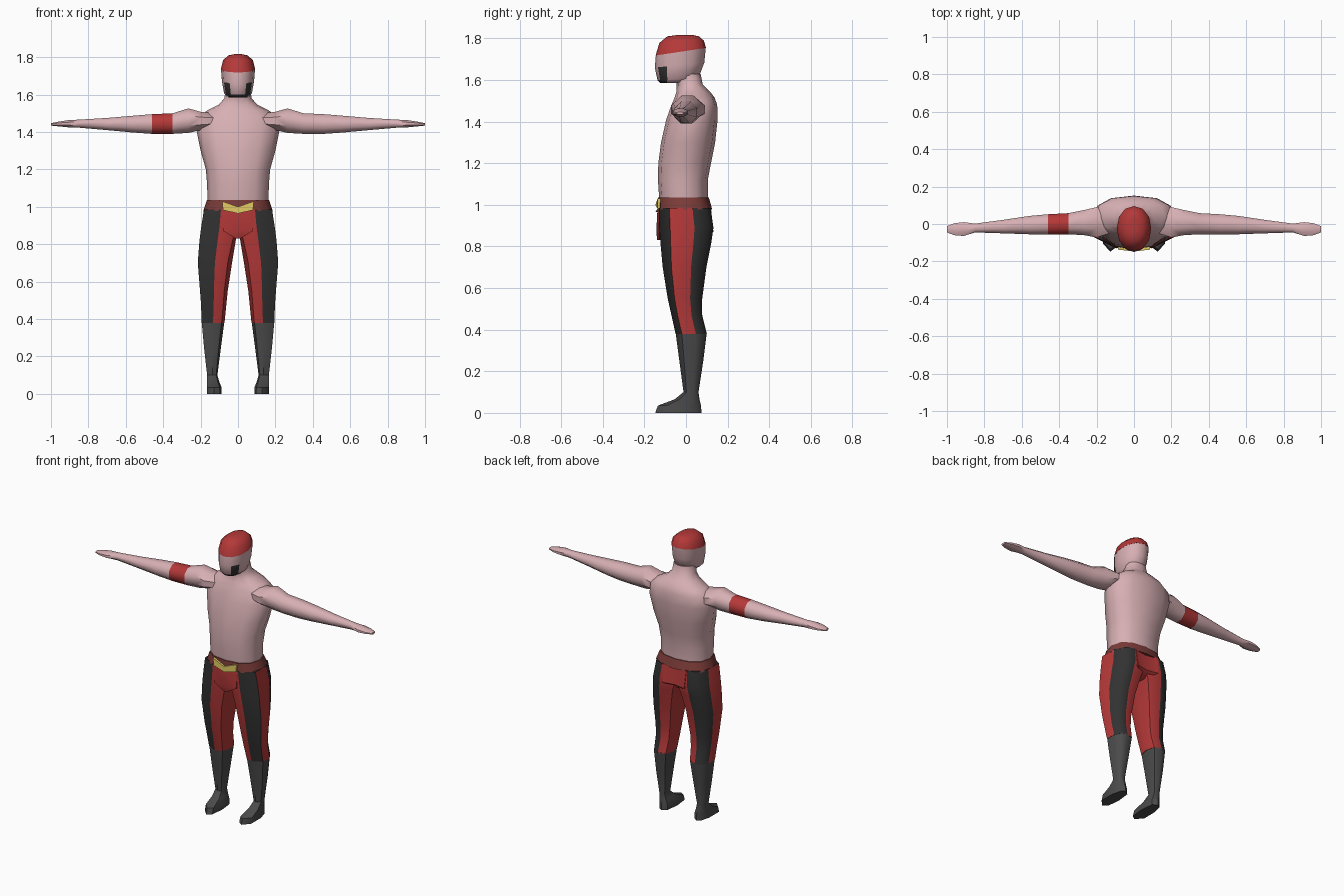
import bpy, bmesh, math

if "Cube" in bpy.data.objects:
    bpy.data.objects.remove(bpy.data.objects["Cube"])


def mat(name, r, g, b):
    m = bpy.data.materials.new(name)
    m.diffuse_color = (r, g, b, 1)
    m.use_nodes = True
    m.node_tree.nodes["Principled BSDF"].inputs["Base Color"].default_value = m.diffuse_color
    return m


SKIN = mat("skin", .68, .43, .45)
RED = mat("red", .46, .04, .04)
DARK = mat("dark", .032, .032, .032)
BOOT = mat("boot_grey", .07, .07, .07)
BELT = mat("belt_brown", .2, .045, .04)
GOLD = mat("gold", .79, .61, .13)


def loft(name, rings, mats, pick=lambda i, j: 0, angle=45, mirror=False):
    """Skin a list of equal-length point rings and cap both ends."""
    bm = bmesh.new()
    vs = [[bm.verts.new(p) for p in r] for r in rings]
    n = len(rings[0])
    for i in range(len(vs) - 1):
        for j in range(n):
            k = (j + 1) % n
            f = bm.faces.new((vs[i][j], vs[i][k], vs[i + 1][k], vs[i + 1][j]))
            f.material_index = pick(i, j)
    bm.faces.new(vs[0]).material_index = pick(0, 0)
    bm.faces.new(vs[-1]).material_index = pick(len(vs) - 2, 0)
    bmesh.ops.recalc_face_normals(bm, faces=bm.faces)
    me = bpy.data.meshes.new(name)
    bm.to_mesh(me)
    bm.free()
    ob = bpy.data.objects.new(name, me)
    bpy.context.collection.objects.link(ob)
    for m in mats:
        me.materials.append(m)
    bpy.ops.object.select_all(action='DESELECT')
    ob.select_set(True)
    bpy.context.view_layer.objects.active = ob
    bpy.ops.object.shade_smooth_by_angle(angle=math.radians(angle))
    if mirror:
        mod = ob.modifiers.new("mirror", 'MIRROR')
        mod.use_mirror_merge = False
    return ob


def oval(z, hw, front, back, n=12, p=.85, tilt=0):
    """Horizontal rounded ring; the first point is at the front centre."""
    pts = []
    for j in range(n):
        a = 2 * math.pi * j / n
        s, c = math.sin(a), math.cos(a)
        x = hw * math.copysign(abs(s) ** p, s)
        v = -math.copysign(abs(c) ** p, c)
        y = (front + back) / 2 + v * (back - front) / 2
        pts.append((x, y, z + tilt * y))
    return pts


# Torso and neck
torso = [(1.02, .163, -.128, .105), (1.12, .165, -.135, .105), (1.2, .172, -.133, .12),
         (1.3, .2, -.12, .14), (1.41, .222, -.095, .152), (1.48, .21, -.07, .15),
         (1.515, .165, -.055, .138), (1.545, .105, -.045, .115), (1.58, .072, -.045, .08),
         (1.63, .068, -.06, .07)]
loft("torso", [oval(*r) for r in torso], [SKIN], angle=60)

# Head with beard panels along the jaw
head = [(1.585, .05, -.122, 0, 0), (1.607, .074, -.137, .06, .05), (1.675, .086, -.15, .088, .1),
        (1.74, .091, -.145, .095, .15)]
loft("head", [oval(z, w, f, b, p=.95, tilt=t) for z, w, f, b, t in head], [SKIN, DARK],
     lambda i, j: int((i == 0 and j in (0, 1, 10, 11)) or (i < 2 and j in (1, 10))), angle=60)

# Skull cap
cap = [(1.74, .092, -.146, .096, .15), (1.785, .08, -.128, .086, .05),
       (1.81, .05, -.09, .062, 0), (1.816, .02, -.045, .035, 0)]
loft("cap", [oval(z, w, f, b, p=.95, tilt=t) for z, w, f, b, t in cap], [RED], angle=60)

# Arms: x, bottom, top, front, back
arm = [(.13, 1.42, 1.50, -.05, .09), (.2, 1.41, 1.508, -.072, .09), (.265, 1.395, 1.526, -.06, .075),
       (.35, 1.39, 1.50, -.055, .058), (.46, 1.39, 1.495, -.056, .052),
       (.56, 1.397, 1.487, -.055, .043), (.7, 1.41, 1.475, -.05, .022),
       (.85, 1.423, 1.466, -.045, .002), (.91, 1.425, 1.463, -.064, .01),
       (.96, 1.43, 1.455, -.06, .004), (1.0, 1.434, 1.447, -.045, -.012)]


def arm_ring(side, x, lo, hi, f, b):
    out = []
    for j in range(8):
        a = math.pi * (j + .5) / 4
        out.append((side * x, (f + b) / 2 + math.cos(a) * (b - f) / 1.848,
                    (lo + hi) / 2 + math.sin(a) * (hi - lo) / 1.848))
    return out


for side, label in ((1, "left_arm"), (-1, "right_arm")):
    loft(label, [arm_ring(side, *r) for r in arm], [SKIN, RED],
         lambda i, j: int(side < 0 and i == 3), angle=50)  # red band on one arm

# Leg outline: (inner -1 to outer 1, front -1 to back 1)
SHAPE = [(0, -1), (1, -.6), (1, .3), (.6, .85), (0, 1), (-.75, .8), (-1, 0), (-.75, -.8)]


def leg_ring(z, inner, outer, f, b, square=0):
    out = []
    for u, v in SHAPE:
        if u < 0:
            u += (-1 - u) * square
        out.append(((inner + outer) / 2 + u * (outer - inner) / 2,
                    (f + b) / 2 + v * (b - f) / 2, z))
    return out


# Tights with dark front and back panels
tights = [(.985, 0, .182, -.13, .118, 1), (.89, .002, .197, -.128, .132, 1),
          (.82, .012, .206, -.123, .122, .3), (.7, .032, .215, -.112, .098),
          (.55, .055, .203, -.088, .078), (.47, .063, .197, -.07, .078), (.38, .072, .195, -.05, .1)]
loft("tights", [leg_ring(*r) for r in tights], [RED, DARK],
     lambda i, j: int(j in (0, 2, 3)), mirror=True)

# Boots
boots = [(.385, .073, .194, -.05, .1), (.25, .091, .182, -.032, .083), (.1, .11, .165, -.012, .06),
         (.065, .1, .166, -.055, .065), (.035, .088, .167, -.135, .072), (0, .087, .167, -.148, .075)]
loft("boots", [leg_ring(*r) for r in boots], [BOOT], mirror=True)

# Trunks front and seat
trunks = [(.985, .085, -.137, .12), (.87, .078, -.143, .132), (.83, .012, -.138, .07)]
loft("trunks", [[(-w, f + .012, z), (0, f, z), (w, f + .012, z), (w, b, z), (0, b - .015, z), (-w, b, z)]
                for z, w, f, b in trunks], [RED])

# Belt and V-shaped buckle
loft("belt", [oval(.978, .186, -.136, .126, p=.75), oval(1.035, .167, -.134, .11, p=.8)], [BELT])
buckle = [(-.085, 1.03), (0, 1.0), (.085, 1.03), (.08, .982), (0, .965), (-.08, .982)]
loft("buckle", [[(x, y - .01 * (x == 0), z) for x, z in buckle] for y in (-.137, -.11)], [GOLD], angle=30)
